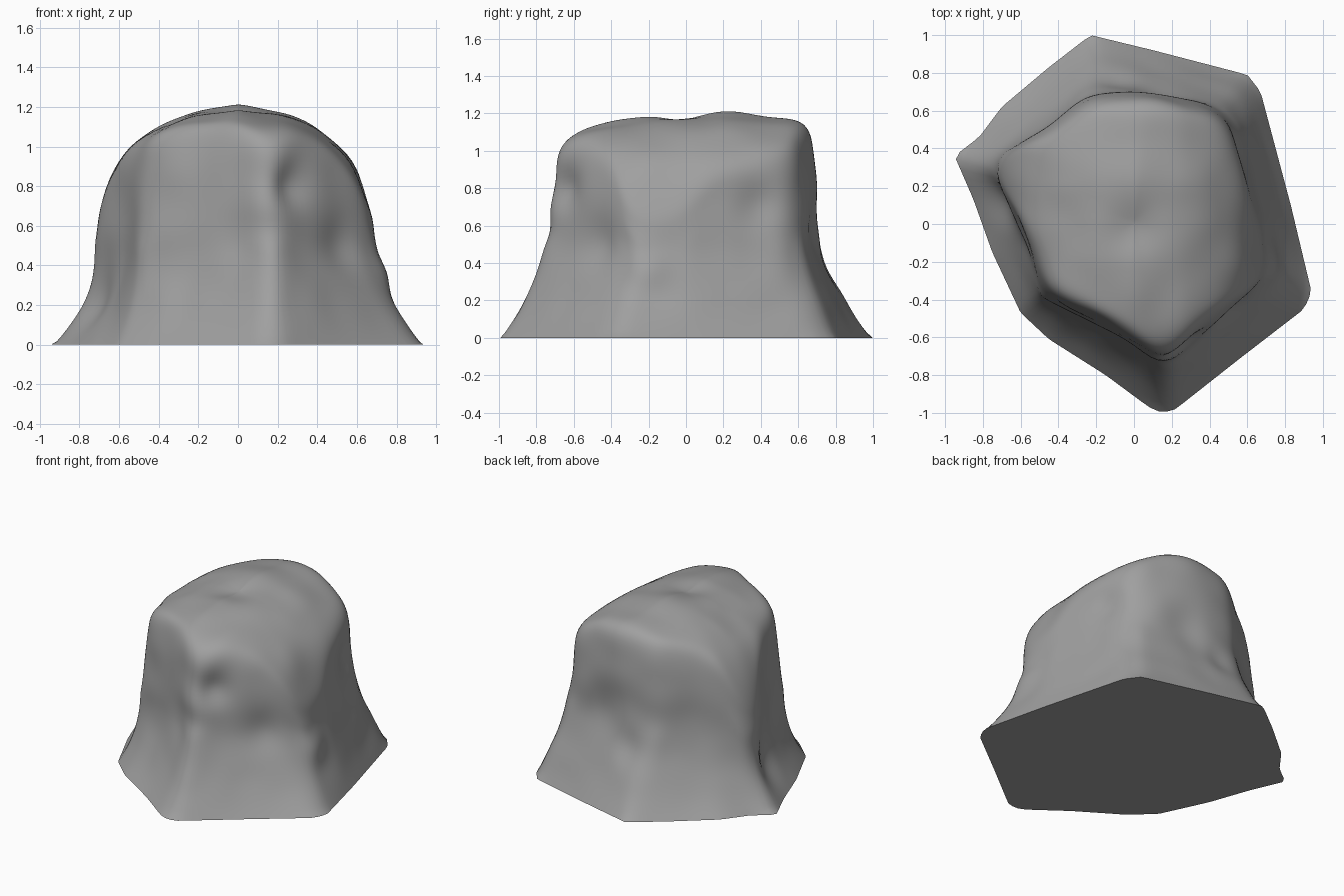
import bpy, bmesh, math
from mathutils import Vector, noise

if "Cube" in bpy.data.objects:
    bpy.data.objects.remove(bpy.data.objects["Cube"])

N = 144
# Footprint and upper rim outlines (x, y), counter-clockwise
BASE = [(-.23, 1), (-.45, .83), (-.7, .62), (-.82, .46), (-.95, .36), (-.85, .13), (-.75, -.15),
        (-.6, -.47), (-.45, -.61), (-.15, -.8), (.08, -.97), (.15, -1.0), (.22, -.98), (.55, -.72),
        (.9, -.45), (.94, -.36), (.83, .1), (.75, .4), (.67, .7), (.6, .79), (.1, .92)]
RIM = [(0, .715), (-.25, .69), (-.45, .53), (-.71, .36), (-.725, .25), (-.57, -.1), (-.49, -.38),
       (-.22, -.52), (.02, -.65), (.15, -.76), (.22, -.72), (.4, -.55), (.62, -.37), (.69, -.25), (.67, 0),
       (.6, .3), (.56, .5), (.47, .61), (.2, .69)]
# Arched top: height over x, then drop over y
ARCH = [(-.75, .55), (-.71, .66), (-.68, .8), (-.63, .92), (-.54, 1.02), (-.4, 1.11), (-.25, 1.17), (0, 1.215),
        (.25, 1.175), (.38, 1.11), (.5, 1.03), (.58, .94), (.65, .81), (.69, .65), (.75, .5)]
DROP = [(-.77, -.28), (-.72, -.2), (-.65, -.13), (-.5, -.07), (-.2, -.025), (.2, 0),
        (.4, -.02), (.6, -.04), (.67, -.07), (.72, -.17)]
# Dents and bulges: x, y, z, size, depth
DENTS = [(.27, -.66, .8, .1, .05), (.13, -.75, .72, .12, -.025),
         (.58, -.5, .5, .12, .05), (.75, -.2, .36, .1, -.025), (.62, .42, .72, .12, .05),
         (.15, .74, .55, .16, .03), (-.08, .78, .4, .1, .03), (-.72, .12, .22, .13, .05),
         (0, -.03, 1.2, .13, .03)]


def lerp_table(table, v):
    for (a, p), (b, q) in zip(table, table[1:]):
        if v <= b:
            return p + (q - p) * max(0, (v - a) / (b - a))
    return table[-1][1]


def ray_radius(outline, ang):
    dx, dy = math.cos(ang), math.sin(ang)
    best = 0
    for (ax, ay), (bx, by) in zip(outline, outline[1:] + outline[:1]):
        ex, ey = bx - ax, by - ay
        det = dx * ey - dy * ex
        if abs(det) < 1e-9:
            continue
        t = (ax * ey - ay * ex) / det
        s = (ax * dy - ay * dx) / det
        if t > 0 and -1e-6 <= s <= 1 + 1e-6:
            best = max(best, t)
    return best


def top_z(x, y):
    return lerp_table(ARCH, x) + lerp_table(DROP, y)


def flare_power(a):
    left = max(0, math.cos(a - math.radians(195)))
    corner = math.exp(-((a - math.radians(333)) / .3) ** 2)
    return 1.55 + 1.1 * left + .5 * corner


bm = bmesh.new()
angles = [2 * math.pi * i / N for i in range(N)]
base_r = [ray_radius(BASE, a) for a in angles]
rim_r = [ray_radius(RIM, a) for a in angles]
# Tall parts of the rim lean inward
lean = [.05 * min(1, max(0, top_z(r * math.cos(a), r * math.sin(a)) - .75) / .25)
        for a, r in zip(angles, rim_r)]
rings = []

# Flared side walls
WALL = 36
for k in range(WALL):
    ring = []
    for a, b, r, l in zip(angles, base_r, rim_r, lean):
        c, s = math.cos(a), math.sin(a)
        t = k / WALL
        z = top_z((r - l) * c, (r - l) * s) * t
        rad = r + (b - r) * (1 - min(z / .6, 1)) ** flare_power(a) - l * t ** 5
        ring.append(bm.verts.new((rad * c, rad * s, z)))
    rings.append(ring)

# Domed top
CAP = 30
for k in range(CAP):
    f = 1 - k / CAP
    ring = []
    for a, r, l in zip(angles, rim_r, lean):
        x, y = f * (r - l) * math.cos(a), f * (r - l) * math.sin(a)
        ring.append(bm.verts.new((x, y, top_z(x, y))))
    rings.append(ring)

for lo, hi in zip(rings, rings[1:]):
    for i in range(N):
        j = (i + 1) % N
        bm.faces.new((lo[i], lo[j], hi[j], hi[i]))
tip = bm.verts.new((0, 0, top_z(0, 0)))
for i in range(N):
    bm.faces.new((rings[-1][i], rings[-1][(i + 1) % N], tip))


def smooth(verts, times):
    for _ in range(times):
        bmesh.ops.smooth_vert(bm, verts=verts, factor=.5, use_axis_x=True, use_axis_y=True, use_axis_z=True)


# Round the rim, then weather with dents and gentle noise
free = [v for v in bm.verts if v.co.z > .001]
smooth([v for v in free if v.co.z > .5], 16)
bm.normal_update()
normals = {v: v.normal.copy() for v in bm.verts}
for v in free:
    p = v.co.copy()
    d = -.012 * noise.noise(p * 4.5) * min(1, p.z / .2)
    for x, y, z, size, depth in DENTS:
        d += depth * math.exp(-((p - Vector((x, y, z))).length / size) ** 2)
    v.co -= normals[v] * d * min(1, p.z / .08)
smooth(free, 4)

# Flat underside
bm.faces.new(list(reversed(rings[0])))
bmesh.ops.recalc_face_normals(bm, faces=bm.faces)
mesh = bpy.data.meshes.new("boulder")
bm.to_mesh(mesh)
bm.free()
stone = bpy.data.materials.new("stone")
stone.diffuse_color = (.35, .35, .35, 1)
stone.use_nodes = True
stone.node_tree.nodes["Principled BSDF"].inputs["Base Color"].default_value = stone.diffuse_color
mesh.materials.append(stone)
rock = bpy.data.objects.new("boulder", mesh)
bpy.context.collection.objects.link(rock)
bpy.context.view_layer.objects.active = rock
rock.select_set(True)
bpy.ops.object.shade_smooth_by_angle(angle=math.radians(50))
